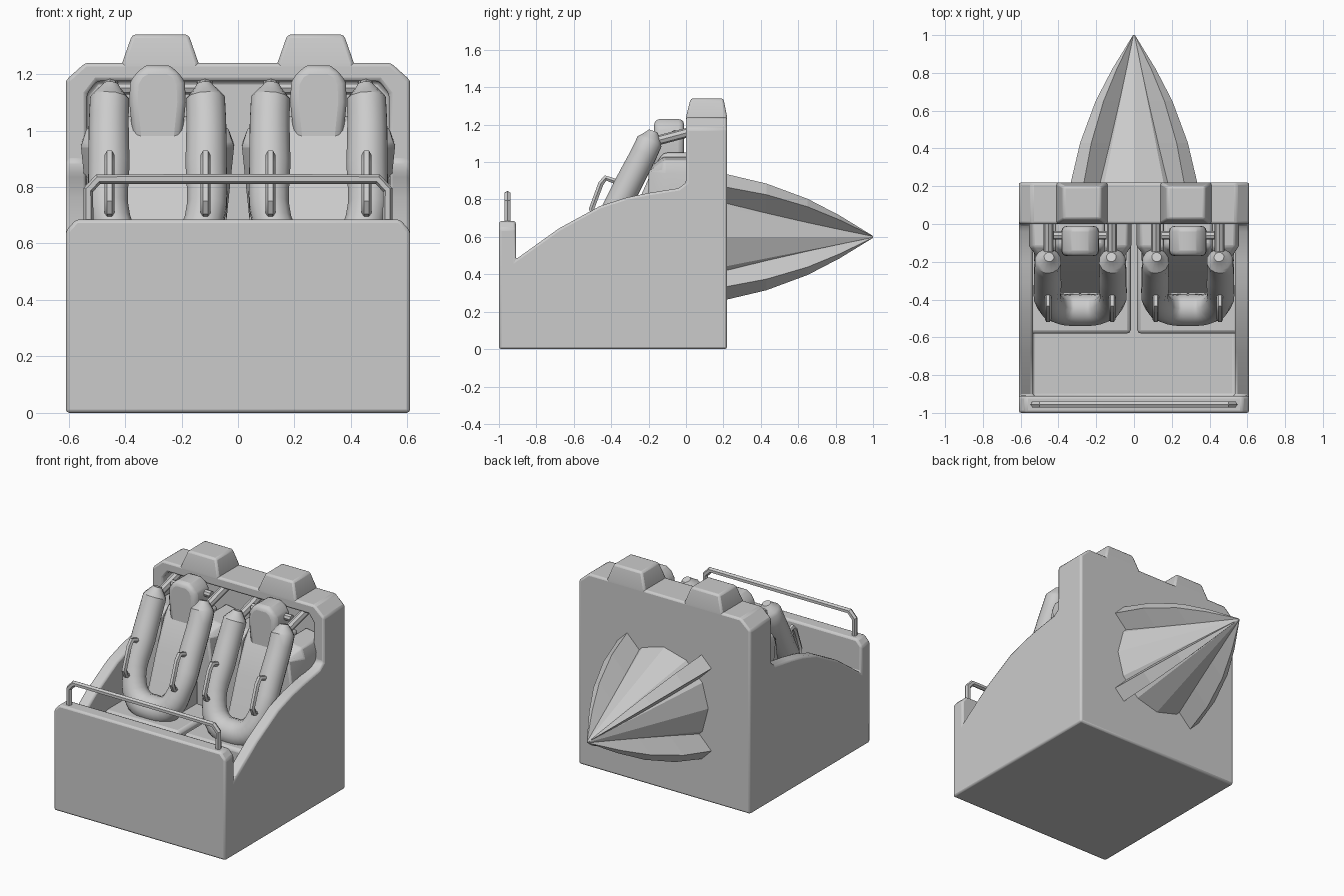
import bpy, bmesh, math
from mathutils import Vector

if "Cube" in bpy.data.objects:
    bpy.data.objects.remove(bpy.data.objects["Cube"])


def link(name, bm):
    bmesh.ops.recalc_face_normals(bm, faces=bm.faces)
    me = bpy.data.meshes.new(name)
    bm.to_mesh(me)
    bm.free()
    ob = bpy.data.objects.new(name, me)
    bpy.context.collection.objects.link(ob)
    return ob


def loft(name, rings):
    """Closed skin through rings of equal point count."""
    bm = bmesh.new()
    vs = [[bm.verts.new(p) for p in r] for r in rings]
    n = len(vs[0])
    for a, b in zip(vs, vs[1:]):
        for i in range(n):
            j = (i + 1) % n
            bm.faces.new((a[i], a[j], b[j], b[i]))
    bm.faces.new(vs[0])
    bm.faces.new(vs[-1])
    return link(name, bm)


def prism(name, pts, axis, lo, hi, bevel=0, segs=2):
    """Extrude a (y,z) profile along X or an (x,z) profile along Y."""
    put = (lambda p, d: (d, *p)) if axis == 'X' else (lambda p, d: (p[0], d, p[1]))
    ob = loft(name, [[put(p, d) for p in pts] for d in (lo, hi)])
    if bevel:
        add_bevel(ob, bevel, segs)
    return ob


def add_bevel(ob, width, segs=2):
    m = ob.modifiers.new("bevel", 'BEVEL')
    m.width, m.segments = width, segs
    m.limit_method, m.angle_limit = 'ANGLE', math.radians(30)


def cut(ob, cutter):
    m = ob.modifiers.new("cut", 'BOOLEAN')
    m.operation, m.object, m.solver = 'DIFFERENCE', cutter, 'EXACT'
    bpy.context.view_layer.objects.active = ob
    bpy.ops.object.modifier_apply(modifier=m.name)
    bpy.data.objects.remove(cutter)


def tube(name, pts, r, res=2, smooth=False, radii=None):
    """Round bar along a path, turned into a mesh."""
    cu = bpy.data.curves.new(name, 'CURVE')
    cu.dimensions, cu.bevel_depth, cu.bevel_resolution = '3D', r, res
    cu.use_fill_caps, cu.resolution_u = True, 4
    sp = cu.splines.new('BEZIER' if smooth else 'POLY')
    points = sp.bezier_points if smooth else sp.points
    points.add(len(pts) - 1)
    for i, (p, co) in enumerate(zip(points, pts)):
        if smooth:
            p.co = co
            p.handle_left_type = p.handle_right_type = 'AUTO'
        else:
            p.co = (*co, 1)
        p.radius = radii[i] if radii else 1
    ob = bpy.data.objects.new(name, cu)
    bpy.context.collection.objects.link(ob)
    bpy.ops.object.select_all(action='DESELECT')
    ob.select_set(True)
    bpy.context.view_layer.objects.active = ob
    bpy.ops.object.convert(target='MESH')
    return bpy.context.object


def mirror_path(half):
    return half + [(-x, y, z) for x, y, z in reversed(half[:-1])]


# Car body: solid side profile, hollowed out
body = prism("car_body", [(-1, 0), (.22, 0), (.22, 1.24), (0, 1.24), (0, .89), (-.04, .86),
                          (-.2, .835), (-.32, .81), (-.46, .765), (-.68, .645), (-.91, .48),
                          (-.91, .685), (-1, .685)], 'X', -.61, .61)
cut(body, prism("tub_cutter", [(-.535, .1), (.535, .1), (.535, 1.13), (.5, 1.175),
                               (-.5, 1.175), (-.535, 1.13)], 'Y', -.91, .1))
for s in (-1, 1):
    cut(body, prism("front_corner_cutter", [(s * .55, .712), (s * .64, .712), (s * .64, .61)], 'Y', -1.1, -.905))
    cut(body, prism("back_corner_cutter", [(s * .53, 1.25), (s * .63, 1.25), (s * .63, 1.16)], 'Y', -.1, .3))
add_bevel(body, .013)

# Raised blocks on top of the back wall
for s in (-1, 1):
    c = s * .275
    ring = lambda w, y0, y1, z: [(c - w, y0, z), (c + w, y0, z), (c + w, y1, z), (c - w, y1, z)]
    add_bevel(loft("top_block", [ring(.135, 0, .22, 1.2), ring(.135, 0, .22, 1.24),
                                 ring(.1, .025, .2, 1.34)]), .012)

# Front hand rail
tube("front_rail", mirror_path([(-.53, -.955, .66), (-.53, -.955, .79), (-.495, -.955, .828),
                                (0, -.955, .828)]), .018, 1)

# Rear spike: faceted cone with four curved fins
bm = bmesh.new()
bmesh.ops.create_cone(bm, segments=12, radius1=.32, radius2=.005, depth=.8, cap_ends=True)
spike = link("rear_cone", bm)
spike.rotation_euler = (-math.pi / 2, 0, 0)
spike.location = (0, .6, .6)
for k in range(4):
    a = math.radians(45 + 90 * k)
    out, side = Vector((math.cos(a), 0, math.sin(a))), Vector((-math.sin(a), 0, math.cos(a)))
    rings = []
    for y, f in ((.2, 1), (.43, .84), (.65, .6), (.82, .34), (1, .015)):
        c = Vector((0, y, .6))
        rings.append([c + out * r * f + side * w * f
                      for r, w in ((.02, -.05), (.43, -.05), (.43, .05), (.02, .05))])
    loft("rear_fin", rings)

# Two identical seats with over-shoulder restraints
for cx in (-.285, .285):
    def rel(pts):
        return [(cx + x, y, z) for x, y, z in pts]

    parts = [
        prism("seat_base", [(-.58, .08), (.11, .08), (.11, .5), (-.58, .5)], 'X', -.268, .268, .02),
        prism("seat_back_pad", [(.02, .45), (-.38, .45), (-.34, .56), (-.25, .8), (-.17, .98),
                                (-.12, 1.05), (.02, 1.05)], 'X', -.13, .13, .02),
        prism("headrest", [(-.085, .95), (.085, .95), (.1, 1.1), (.097, 1.17), (.075, 1.21), (.04, 1.23),
                           (-.04, 1.23), (-.075, 1.21), (-.097, 1.17), (-.1, 1.1)], 'Y', -.17, -.01, .03, 3),
    ]
    # Side wings of the seat back, splayed at shoulder height
    for s in (-1, 1):
        def wing(y0, k):
            return [(s * x, y0, z) for x, z in ((.13, .45), (.24, .45), (.245, .69), (.272 - k, .95),
                                                (.25 - k, 1.01 - k), (.13, 1.03 - k))]
        w = loft("seat_wing", [wing(.1, 0), wing(-.12, 0), wing(-.2, .06)])
        add_bevel(w, .012)
        parts.append(w)
    for p in parts:
        p.location.x = cx
    # Restraint: U-shaped padded bar over shoulders and lap
    half = [(-.165, -.175, 1.165), (-.17, -.195, 1.11), (-.172, -.31, .88), (-.165, -.41, .68),
            (-.1, -.45, .555), (0, -.455, .53)]
    tube("shoulder_restraint", rel(mirror_path(half)), .075, 4, True,
         [.35, .95, 1, .95, 1.1, 1.15, 1.1, .95, 1, .95, .35])
    tube("headrest_crossbar", rel([(-.14, -.06, 1.15), (.14, -.06, 1.15)]), .022)
    for s in (-1, 1):
        tube("pivot_arm", rel([(s * .168, -.19, 1.105), (s * .168, .11, 1.185)]), .026)
        tube("grab_handle", rel([(s * .17, -.36, .89), (s * .17, -.43, .915), (s * .17, -.455, .885),
                                 (s * .17, -.505, .75), (s * .17, -.49, .715), (s * .17, -.43, .69)]),
             .017, 1)

# Smooth shading with crisp edges
bpy.ops.object.select_all(action='SELECT')
bpy.context.view_layer.objects.active = body
bpy.ops.object.shade_smooth_by_angle(angle=math.radians(35))
for ob in bpy.data.objects:
    if ob.name.startswith("rear_"):
        ob.data.shade_flat()
